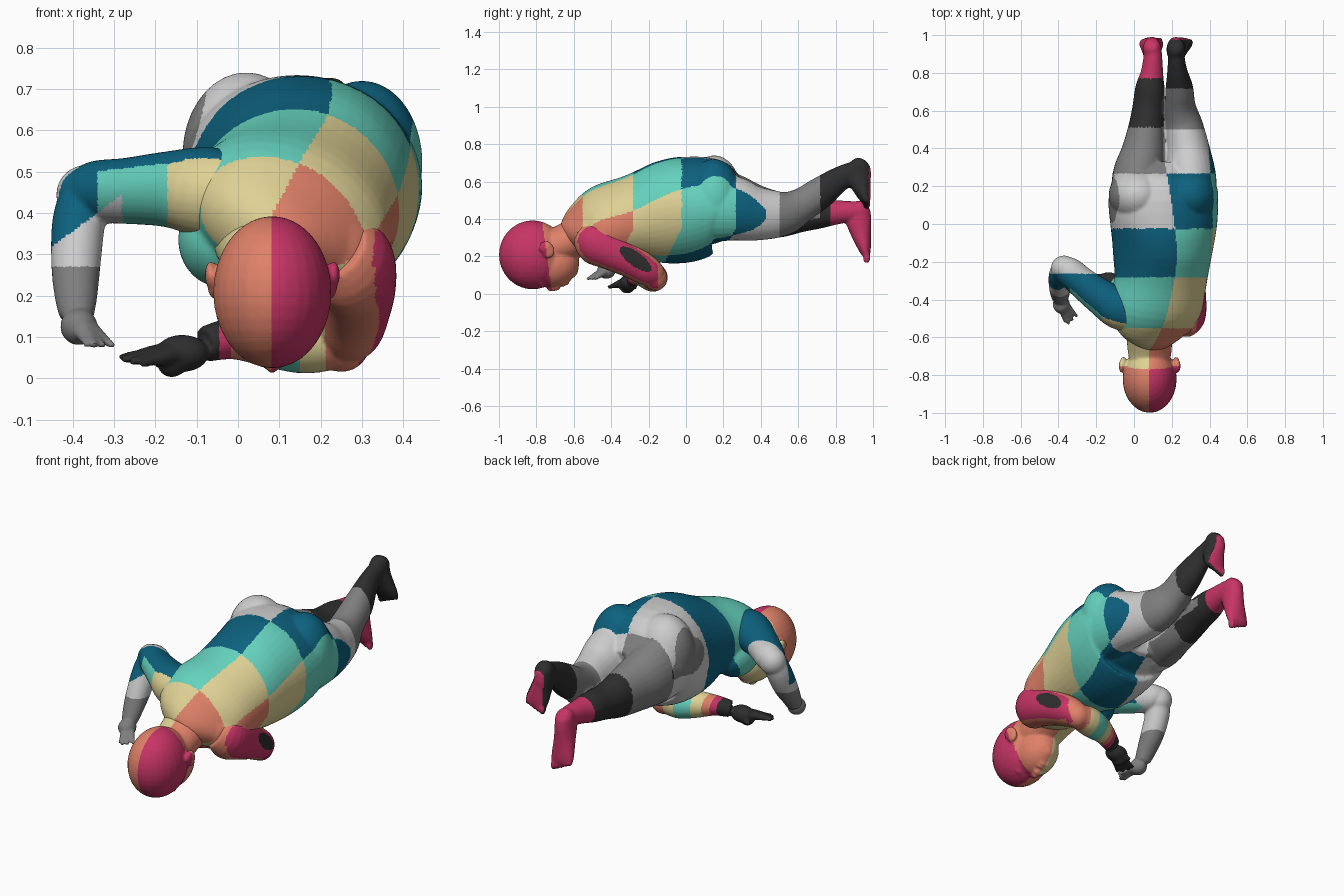
import bpy, bmesh, math
from mathutils import Vector, Matrix

PALETTE = [("magenta", (.57, .035, .13)), ("salmon", (.74, .22, .14)), ("cream", (.74, .64, .30)),
           ("turquoise", (.13, .64, .51)), ("deep blue", (.004, .12, .21)), ("light grey", (.61, .61, .61)),
           ("mid grey", (.21, .21, .21)), ("charcoal", (.027, .027, .027))]
MAGENTA, SALMON, CREAM, TURQ, BLUE, LIGHT, GREY, BLACK = range(8)
MATS = []
for name, c in PALETTE:
    m = bpy.data.materials.new(name)
    m.diffuse_color = (*c, 1)
    MATS.append(m)


def tube(bm, pts, ref=(0, 0, 1), seg=28, sub=4):
    """Smooth closed loft through rings (x, y, z, half width, half depth, roll in degrees)."""
    P = [Vector((*p, 0)[:6]) if len(p) == 5 else Vector(p) for p in pts]
    dense = []
    for i in range(len(P) - 1):
        p0, p1, p2, p3 = P[max(i - 1, 0)], P[i], P[i + 1], P[min(i + 2, len(P) - 1)]
        for k in range(sub):
            t = k / sub
            dense.append(.5 * (2 * p1 + (p2 - p0) * t + (2 * p0 - 5 * p1 + 4 * p2 - p3) * t * t
                               + (3 * p1 - p0 - 3 * p2 + p3) * t ** 3))
    dense.append(P[-1])
    rings = []
    for i, p in enumerate(dense):
        c = Vector(p[:3])
        t = (Vector(dense[min(i + 1, len(dense) - 1)][:3]) - Vector(dense[max(i - 1, 0)][:3])).normalized()
        s = t.cross(Vector(ref)).normalized()
        u = s.cross(t)
        r = math.radians(p[5])
        s, u = s * math.cos(r) - u * math.sin(r), s * math.sin(r) + u * math.cos(r)
        rings.append([bm.verts.new(c + s * p[3] * math.cos(a) + u * p[4] * math.sin(a))
                      for a in (2 * math.pi * k / seg for k in range(seg))])
    for A, B in zip(rings, rings[1:]):
        for k in range(seg):
            bm.faces.new((A[k], A[(k + 1) % seg], B[(k + 1) % seg], B[k]))
    bm.faces.new(rings[0][::-1])
    bm.faces.new(rings[-1])


def blob(bm, c, r, tilt=0):
    """Ellipsoid, tilted about x."""
    M = Matrix.Translation(c) @ Matrix.Rotation(math.radians(tilt), 4, 'X') @ Matrix.Diagonal((*r, 1))
    bmesh.ops.create_uvsphere(bm, u_segments=28, v_segments=18, radius=1, matrix=M)


def finish(name, bm, rule, voxel=.008, smooth=6):
    """Fuse the pieces into one skin, then colour each face by the rule."""
    bmesh.ops.recalc_face_normals(bm, faces=bm.faces)
    me = bpy.data.meshes.new(name)
    bm.to_mesh(me)
    bm.free()
    ob = bpy.data.objects.new(name, me)
    bpy.context.collection.objects.link(ob)
    bpy.context.view_layer.objects.active = ob
    ob.select_set(True)
    mod = ob.modifiers.new("fuse", 'REMESH')
    mod.mode, mod.voxel_size = 'VOXEL', voxel
    sm = ob.modifiers.new("soften", 'SMOOTH')
    sm.factor, sm.iterations = .5, smooth
    for m in list(ob.modifiers):
        bpy.ops.object.modifier_apply(modifier=m.name)
    me = ob.data
    me.materials.clear()
    for m in MATS:
        me.materials.append(m)
    for p in me.polygons:
        p.use_smooth = True
        p.material_index = rule(p.center, p.normal) % 8
    ob.select_set(False)
    return ob


def row(y):
    return math.floor((y + 1.03) / .257)


# Torso, hips and legs
def body_rule(c, n):
    x, y, z = c
    if y > .46:
        return row(y) + 1 if x < .158 else row(y + (.05 if y > .6 else .01))
    k = min(max((y + .55) / .85, 0), 1)
    th = math.radians(28 * min(1, (.45 - y) / .75)) if y < .45 else 0
    across = (x - (.095 + .06 * k)) * math.cos(th) - (z - (.42 + .06 * k)) * math.sin(th)
    shift = .036 if y < -.4 else .022 if y < .1 else -.012
    column = -2 if across < -.262 else math.floor(across / .24) if across > 0 else -1
    return row(y + shift + max(0, .35 - z) * .5) - column


bm = bmesh.new()
tube(bm, [(.09, -.62, .30, .10, .09, 25), (.10, -.56, .335, .20, .13, 30), (.115, -.45, .375, .255, .19, 28),
          (.14, -.30, .41, .25, .215, 24), (.15, -.15, .43, .262, .27, 20), (.157, 0, .452, .283, .283, 16),
          (.155, .13, .478, .292, .25, 12), (.155, .22, .46, .27, .19, 10), (.16, .30, .44, .20, .13, 8)], seg=48)
for x, z, w in ((.02, .54, .155), (.30, .52, .147)):        # buttocks
    blob(bm, (x, .15, z), (w, .145, .2))
tube(bm, [(.02, .10, .50, .14, .20), (.022, .25, .465, .137, .175), (.05, .38, .435, .118, .145),
          (.067, .52, .42, .095, .118), (.077, .62, .42, .085, .09), (.085, .72, .43, .078, .08),
          (.095, .80, .435, .06, .066), (.10, .88, .44, .05, .056), (.10, .94, .44, .045, .05)])
tube(bm, [(.30, .10, .475, .14, .20), (.30, .25, .455, .135, .175), (.288, .38, .428, .117, .145),
          (.265, .52, .43, .10, .12), (.245, .62, .475, .082, .092), (.24, .72, .54, .073, .085),
          (.23, .80, .60, .055, .07), (.225, .87, .64, .045, .06), (.225, .93, .665, .04, .05)])
blob(bm, (-.04, -.39, .335), (.105, .14, .115))             # raised side of the chest
tube(bm, [(.12, -.45, .36, .14, .14), (.21, -.46, .32, .135, .145), (.28, -.45, .275, .105, .115),
          (.30, -.44, .25, .08, .08)], ref=(0, 1, 0))       # lowered shoulder


def foot(x, z, out, length):
    """Foot hanging down from the heel, sole towards +y."""
    tube(bm, [(x, .945, z + .055, .025, .02), (x, .935, z + .03, .045, .052), (x, .922, z - .03, .05, .07),
              (x + out * .4, .934, z - length * .42, .055, .056), (x + out * .8, .952, z - length * .72, .064, .038),
              (x + out, .963, z - length * .9, .062, .024)], ref=(0, 1, 0))
    side = 1 if x > .16 else -1
    for i in range(5):
        r = .021 - .002 * i
        blob(bm, (x + out + side * (-.046 + .024 * i), .966, z - length * (.97 - .03 * i)), (r * .75, r, r * 1.5))


foot(.095, .435, -.004, .25)
foot(.222, .665, .03, .19)
finish("torso_and_legs", bm, body_rule)


# Head with neck, ears and face
def head_rule(c, n):
    left = c.x < .083
    return left + (c.y > -.77 + .14 * (.39 - c.z))


bm = bmesh.new()
blob(bm, (.083, -.82, .208), (.143, .18, .184))
blob(bm, (.083, -.71, .16), (.11, .14, .125), 15)
blob(bm, (.083, -.615, .135), (.05, .04, .05))
tube(bm, [(.083, -.78, .24, .10, .10), (.083, -.68, .26, .115, .10), (.083, -.60, .295, .125, .105),
          (.09, -.50, .34, .16, .11)])
blob(bm, (.083, -.705, .036), (.018, .04, .022), 15)        # nose
blob(bm, (.083, -.69, .034), (.028, .016, .016))
for s in (-1, 1):
    blob(bm, (.083 + s * .14, -.74, .235), (.018, .036, .045), 20)      # ear
    blob(bm, (.083 + s * .15, -.752, .25), (.013, .035, .032), 20)
    blob(bm, (.083 + s * .045, -.78, .058), (.035, .016, .018))         # brow
blob(bm, (.083, -.655, .055), (.036, .011, .018))           # lips
blob(bm, (.083, -.635, .065), (.032, .011, .018))
finish("head", bm, head_rule, .007, 4)


def fingers(wrist, tips, r):
    """Palm blended into five fingers that reach the given tips."""
    w = Vector(wrist)
    for t in tips:
        t = Vector(t)
        k, m = w.lerp(t, .5), w.lerp(t, .78)
        tube(bm, [(*w, .03, .03), (*k, r * 1.6, r * 1.6), (*m, r, r), (*t, r * .7, r * .7)], seg=12)


# Raised arm, bent with the hand down
def raised_rule(c, n):
    if c.z < .27:
        return GREY
    if c.y > -.265 and c.z > .2 or c.z < .40 + .75 * (c.x + .34) and c.x < -.28:
        return LIGHT
    if -n.y - .75 * n.z > .05 and c.x > -.34:
        return CREAM if c.x > -.17 and c.y < -.43 else TURQ
    return BLUE


bm = bmesh.new()
tube(bm, [(.02, -.47, .43, .11, .11), (-.08, -.445, .45, .112, .11), (-.17, -.39, .457, .096, .092),
          (-.27, -.315, .453, .083, .08), (-.345, -.25, .45, .077, .075), (-.375, -.225, .435, .06, .06)])
blob(bm, (-.37, -.235, .443), (.07, .068, .072))
tube(bm, [(-.365, -.24, .455, .06, .06), (-.385, -.265, .38, .064, .066), (-.392, -.315, .28, .06, .063),
          (-.392, -.365, .20, .052, .048), (-.39, -.395, .15, .042, .04)], ref=(0, 1, 0))
blob(bm, (-.385, -.425, .125), (.045, .05, .045))
fingers((-.39, -.405, .14), [(-.30, -.49, .077), (-.325, -.51, .077), (-.345, -.53, .077),
                             (-.365, -.52, .08), (-.345, -.42, .12)], .012)
finish("raised_arm", bm, raised_rule, .007, 4)


# Folded arm, tucked under the chest
def folded_rule(c, n):
    x, y, z = c
    for limit, colour in ((-.045, BLACK), (-.015, MAGENTA), (.02, SALMON), (.07, CREAM), (.15, TURQ), (.21, CREAM)):
        if x < limit:
            return colour
    along, off = y + .27, z - .185 + (y + .27) * .6         # oval patch along the arm
    if n.x > .5 and (along / .085) ** 2 + (off / .045) ** 2 < 1:
        return BLACK
    if y < -.15 and n.x > .6:
        return MAGENTA
    return SALMON


bm = bmesh.new()
tube(bm, [(.24, -.54, .31, .08, .08), (.275, -.49, .275, .102, .115), (.29, -.40, .23, .093, .105),
          (.285, -.29, .172, .085, .09), (.27, -.20, .118, .08, .08), (.255, -.15, .09, .06, .06)])
blob(bm, (.25, -.165, .085), (.07, .065, .07))
tube(bm, [(.27, -.165, .088, .06, .06), (.17, -.175, .088, .077, .077), (.08, -.205, .095, .072, .07),
          (-.01, -.245, .097, .056, .052), (-.08, -.28, .082, .045, .043)])
blob(bm, (-.135, -.305, .06), (.065, .05, .045))
fingers((-.11, -.295, .07), [(-.285, -.35, .05), (-.28, -.375, .045), (-.26, -.40, .04),
                             (-.235, -.415, .035), (-.20, -.27, .03)], .014)
blob(bm, (-.16, -.315, .035), (.035, .04, .033))
finish("folded_arm", bm, folded_rule, .007, 4)
